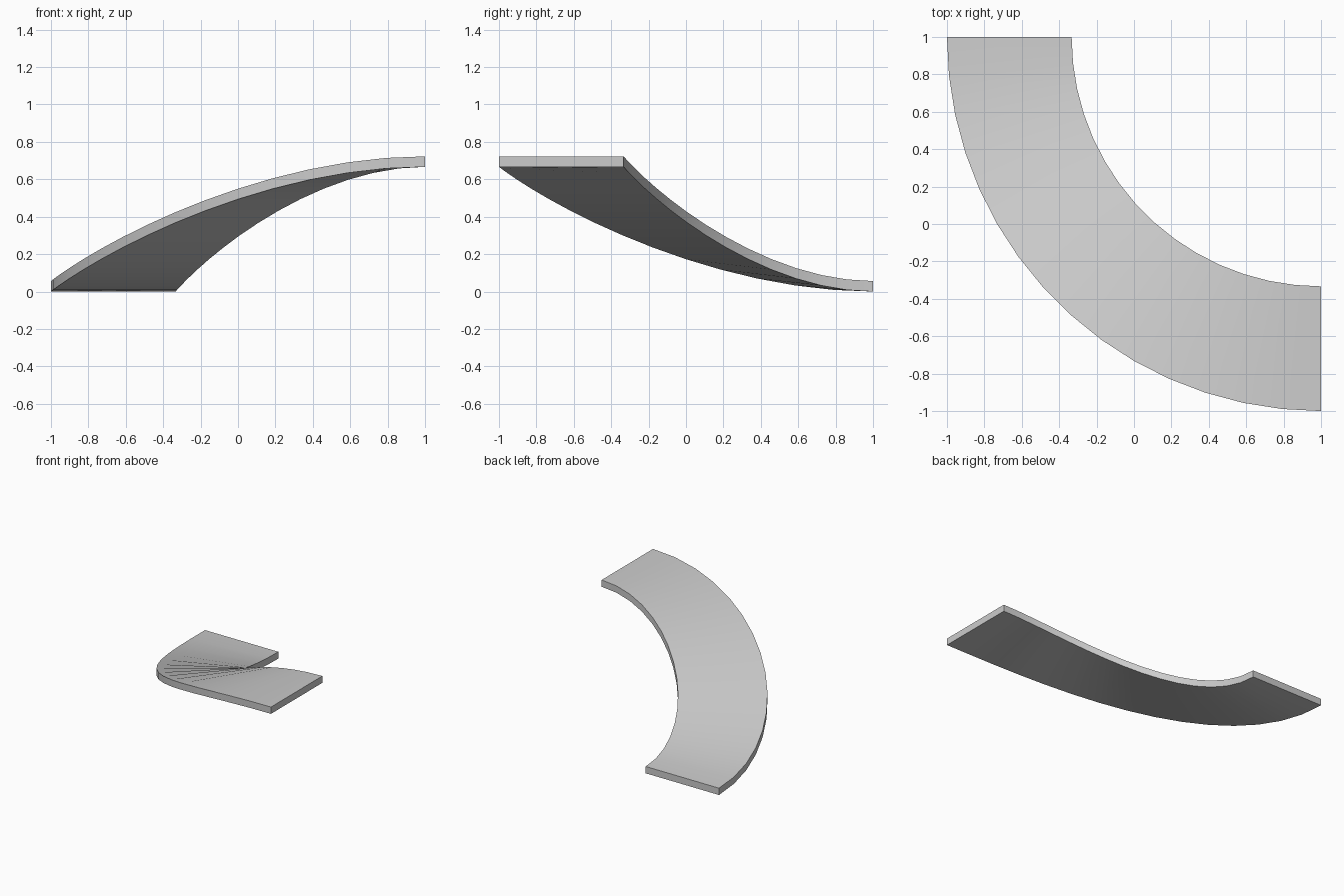
import bpy, bmesh, math

if "Cube" in bpy.data.objects:
    bpy.data.objects.remove(bpy.data.objects["Cube"], do_unlink=True)

SEGMENTS = 15
INNER, OUTER = 4 / 3, 2.0
RISE, THICKNESS = 2 / 3, 0.056

grey = bpy.data.materials.new("plain grey")
grey.use_nodes = True
colour = (0.6, 0.6, 0.6, 1)
grey.diffuse_color = colour
grey.node_tree.nodes["Principled BSDF"].inputs["Base Color"].default_value = colour


def section(bm, t):
    """Rectangular cross-section of the ramp at fraction t of the quarter turn."""
    angle = math.pi * (1 + t / 2)
    z = RISE * t * t * (3 - 2 * t)
    corners = [(INNER, 0), (OUTER, 0), (OUTER, THICKNESS), (INNER, THICKNESS)]
    return [bm.verts.new((1 + r * math.cos(angle), 1 + r * math.sin(angle), z + h))
            for r, h in corners]


# Curved ramp: rectangle swept round a quarter turn with an eased rise
bm = bmesh.new()
rings = [section(bm, i / SEGMENTS) for i in range(SEGMENTS + 1)]
for a, b in zip(rings, rings[1:]):
    for i in range(4):
        j = (i + 1) % 4
        bm.faces.new((a[i], a[j], b[j], b[i]))
bm.faces.new(rings[0])
bm.faces.new(rings[-1])
bmesh.ops.recalc_face_normals(bm, faces=bm.faces)

mesh = bpy.data.meshes.new("curved_ramp")
bm.to_mesh(mesh)
bm.free()
mesh.materials.append(grey)
ramp = bpy.data.objects.new("curved_ramp", mesh)
bpy.context.collection.objects.link(ramp)

# Smooth along the sweep, sharp at the slab edges
bpy.ops.object.select_all(action="DESELECT")
ramp.select_set(True)
bpy.context.view_layer.objects.active = ramp
bpy.ops.object.shade_smooth_by_angle(angle=math.radians(30))
